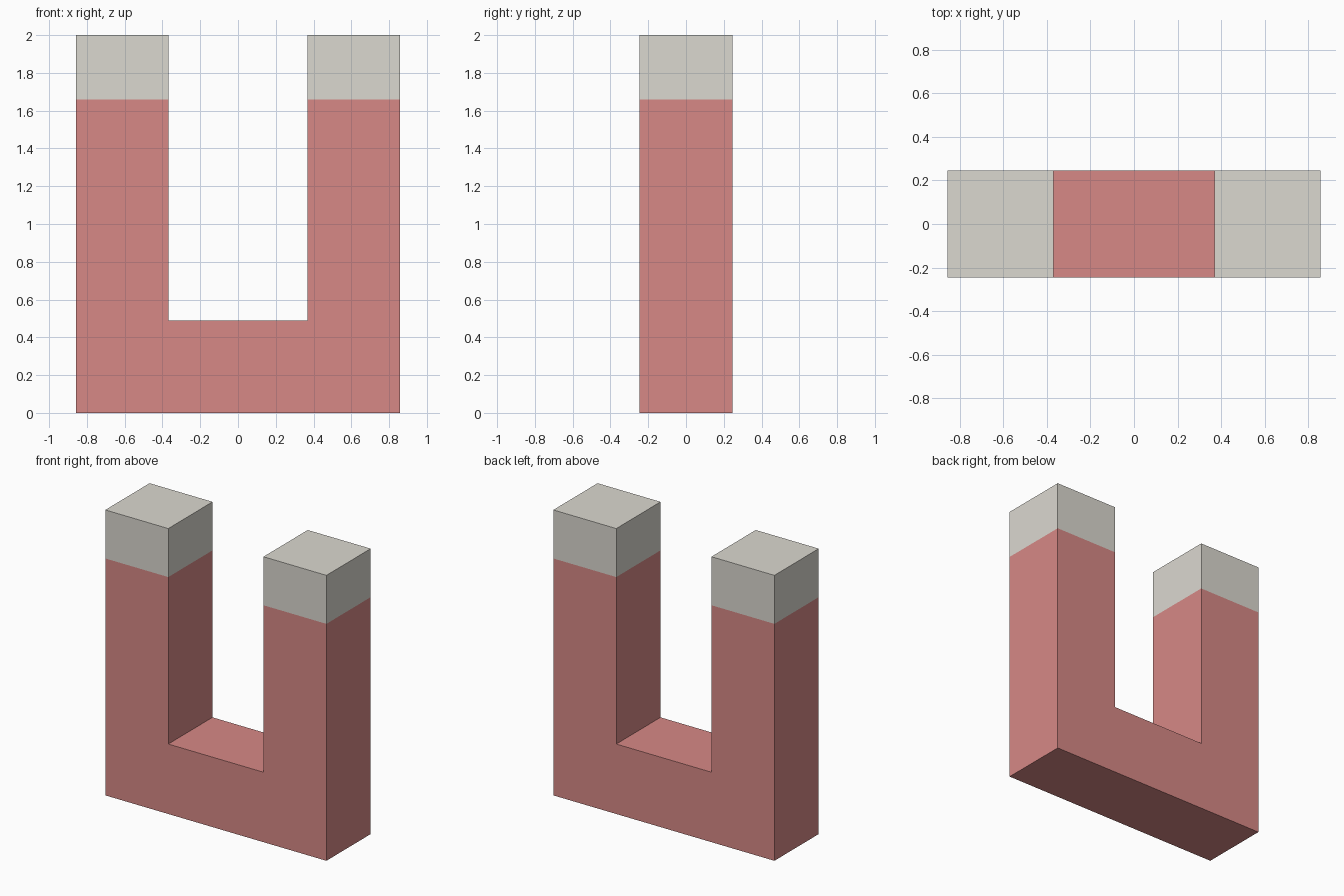
import bpy, bmesh

if "Cube" in bpy.data.objects:
    bpy.data.objects.remove(bpy.data.objects["Cube"])

HALF_WIDTH, INNER, HALF_DEPTH = 0.857, 0.369, 0.245
FLOOR, TIP_BASE, TOP = 0.49, 1.66, 2.0


def extruded(name, profile, color):
    """Extrude a closed x-z profile along y, centred on y = 0."""
    bm = bmesh.new()
    face = bm.faces.new([bm.verts.new((x, -HALF_DEPTH, z)) for x, z in profile])
    result = bmesh.ops.extrude_face_region(bm, geom=[face], use_keep_orig=True)
    moved = [g for g in result["geom"] if isinstance(g, bmesh.types.BMVert)]
    bmesh.ops.translate(bm, verts=moved, vec=(0, 2 * HALF_DEPTH, 0))
    bmesh.ops.recalc_face_normals(bm, faces=bm.faces)
    mesh = bpy.data.meshes.new(name)
    bm.to_mesh(mesh)
    bm.free()
    mesh.materials.append(color)
    obj = bpy.data.objects.new(name, mesh)
    bpy.context.collection.objects.link(obj)
    return obj


def material(name, rgb):
    mat = bpy.data.materials.new(name)
    mat.diffuse_color = (*rgb, 1)
    mat.use_nodes = True
    mat.node_tree.nodes["Principled BSDF"].inputs["Base Color"].default_value = mat.diffuse_color
    return mat


red = material("red_paint", (0.68, 0.25, 0.24))
steel = material("bare_metal", (0.71, 0.69, 0.63))

# U-shaped magnet body
right = [(HALF_WIDTH, 0), (HALF_WIDTH, TIP_BASE), (INNER, TIP_BASE), (INNER, FLOOR)]
left = [(-x, z) for x, z in reversed(right)]
extruded("magnet_body", right + left, red)

# Bare pole tips
for side, s in (("left", -1), ("right", 1)):
    extruded(f"{side}_pole_tip",
             [(s * INNER, TIP_BASE), (s * HALF_WIDTH, TIP_BASE),
              (s * HALF_WIDTH, TOP), (s * INNER, TOP)], steel)
